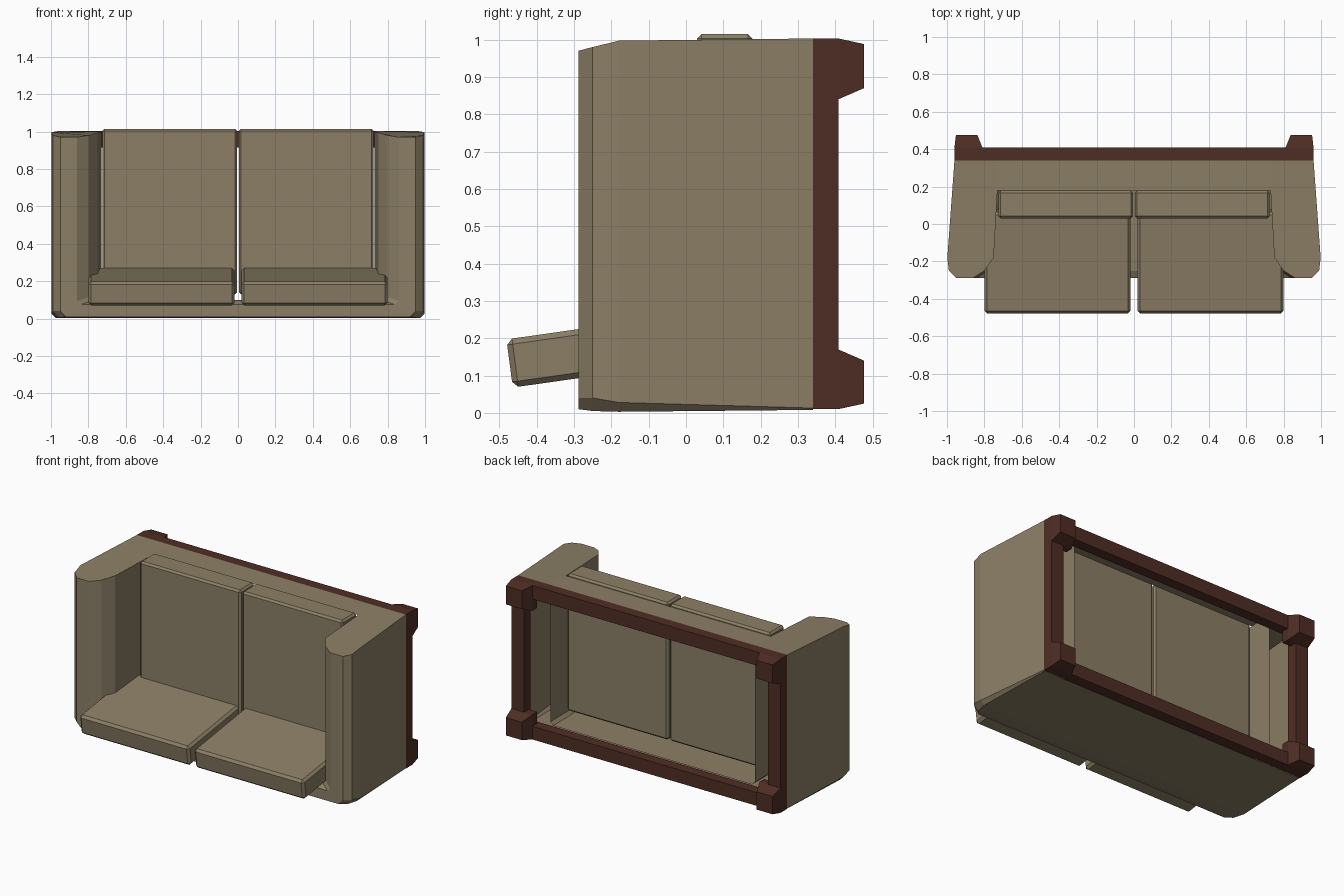
import bpy, bmesh

if "Cube" in bpy.data.objects:
    bpy.data.objects.remove(bpy.data.objects["Cube"])


def material(name, rgb):
    m = bpy.data.materials.new(name)
    m.diffuse_color = (*rgb, 1)
    m.use_nodes = True
    m.node_tree.nodes["Principled BSDF"].inputs["Base Color"].default_value = m.diffuse_color
    return m


fabric = material("tan fabric", (0.262, 0.212, 0.133))
wood = material("dark wood", (0.078, 0.027, 0.018))


def finish(bm, name, mat, bevel=0, recalc=True):
    if recalc:
        bmesh.ops.recalc_face_normals(bm, faces=bm.faces[:])
    me = bpy.data.meshes.new(name)
    bm.to_mesh(me)
    bm.free()
    me.materials.append(mat)
    ob = bpy.data.objects.new(name, me)
    bpy.context.collection.objects.link(ob)
    if bevel:
        b = ob.modifiers.new("bevel", "BEVEL")
        b.width, b.segments = bevel, 1
    return ob


def loft(name, a, b, mat, bevel=0):
    """Closed solid between two matching polygons."""
    bm = bmesh.new()
    va = [bm.verts.new(p) for p in a]
    vb = [bm.verts.new(p) for p in b]
    n = len(a)
    bm.faces.new(va)
    bm.faces.new(vb[::-1])
    for i in range(n):
        j = (i + 1) % n
        bm.faces.new((va[i], vb[i], vb[j], va[j]))
    return finish(bm, name, mat, bevel)


def rect(x0, x1, z0, z1, y):
    return [(x0, y, z0), (x1, y, z0), (x1, y, z1), (x0, y, z1)]


def box(name, x0, x1, y0, y1, z0, z1, mat, bevel=0):
    return loft(name, rect(x0, x1, z0, z1, y0), rect(x0, x1, z0, z1, y1), mat, bevel)


# Hollow upholstered shell: a section swept in a U round arm, back, arm
# (half width, y, z of back, z of arm front, corner chamfer)
section = [
    (0.96, 0.34, 0.008, 1.003, 0.005),
    (0.998, -0.18, 0.003, 0.997, 0.025),
    (0.99, -0.25, 0.005, 0.98, 0.035),
    (0.95, -0.288, 0.01, 0.97, 0.03),
    (0.86, -0.288, 0.075, 0.97, 0.02),
    (0.80, -0.25, 0.095, 0.98, 0.02),
    (0.75, -0.18, 0.10, 0.995, 0.02),
    (0.73, 0.18, 0.10, 1.0, 0.02),
    (0.73, 0.34, 0.10, 1.003, 0.02),
]
bm = bmesh.new()
rows = []
for x, y, zb, zf, c in section:
    path = [(-x, zf), (-x, zb + c), (-x + c, zb), (x - c, zb), (x, zb + c), (x, zf)]
    rows.append([bm.verts.new((px, y, pz)) for px, pz in path])
for r, s in zip(rows, rows[1:]):
    for i in range(5):
        bm.faces.new((r[i], r[i + 1], s[i + 1], s[i]))
for end in (0, -1):  # arm fronts
    bm.faces.new([r[end] for r in rows])
# panel below the seat joins the two arm fronts
bm.faces.new((rows[-2][0], rows[-1][0], rows[-1][-1], rows[-2][-1]))
finish(bm, "sofa_shell", fabric)

# Seat and back cushions
for s, side in ((-1, "left"), (1, "right")):
    xs = sorted((s * 0.005, s * 0.725))
    box(side + "_seat_cushion", xs[0], xs[1], 0.03, 0.178, 0.13, 1.015, fabric, 0.012)
    prof = [(-0.464, 0.068), (0.08, 0.145), (0.062, 0.274), (-0.481, 0.197)]
    loft(side + "_back_cushion",
         [(s * 0.018, y, z) for y, z in prof],
         [(s * 0.80, y, z) for y, z in prof], fabric, 0.015)

# Wooden base frame
for z0, z1, n in ((0.01, 0.095, "rear"), (0.915, 1.003, "front")):
    box(n + "_base_rail", -0.96, 0.96, 0.34, 0.408, z0, z1, wood)
for s, side in ((-1, "left"), (1, "right")):
    xs = sorted((s * 0.87, s * 0.96))
    box(side + "_base_rail", xs[0], xs[1], 0.34, 0.408, 0.095, 0.915, wood)
    # Tapered feet with corner blocks
    for n, z0, z1, w0, w1 in (("rear", 0.01, 0.17, 0.025, 0.14),
                              ("front", 0.84, 1.003, 0.87, 0.988)):
        xa = sorted((s * 0.81, s * 0.96))
        xb = sorted((s * 0.838, s * 0.952))
        box(f"{side}_{n}_corner_block", xa[0], xa[1], 0.36, 0.408, z0, z1, wood)
        loft(f"{side}_{n}_foot", rect(*xa, z0, z1, 0.408),
             rect(*xb, w0, w1, 0.477), wood)
